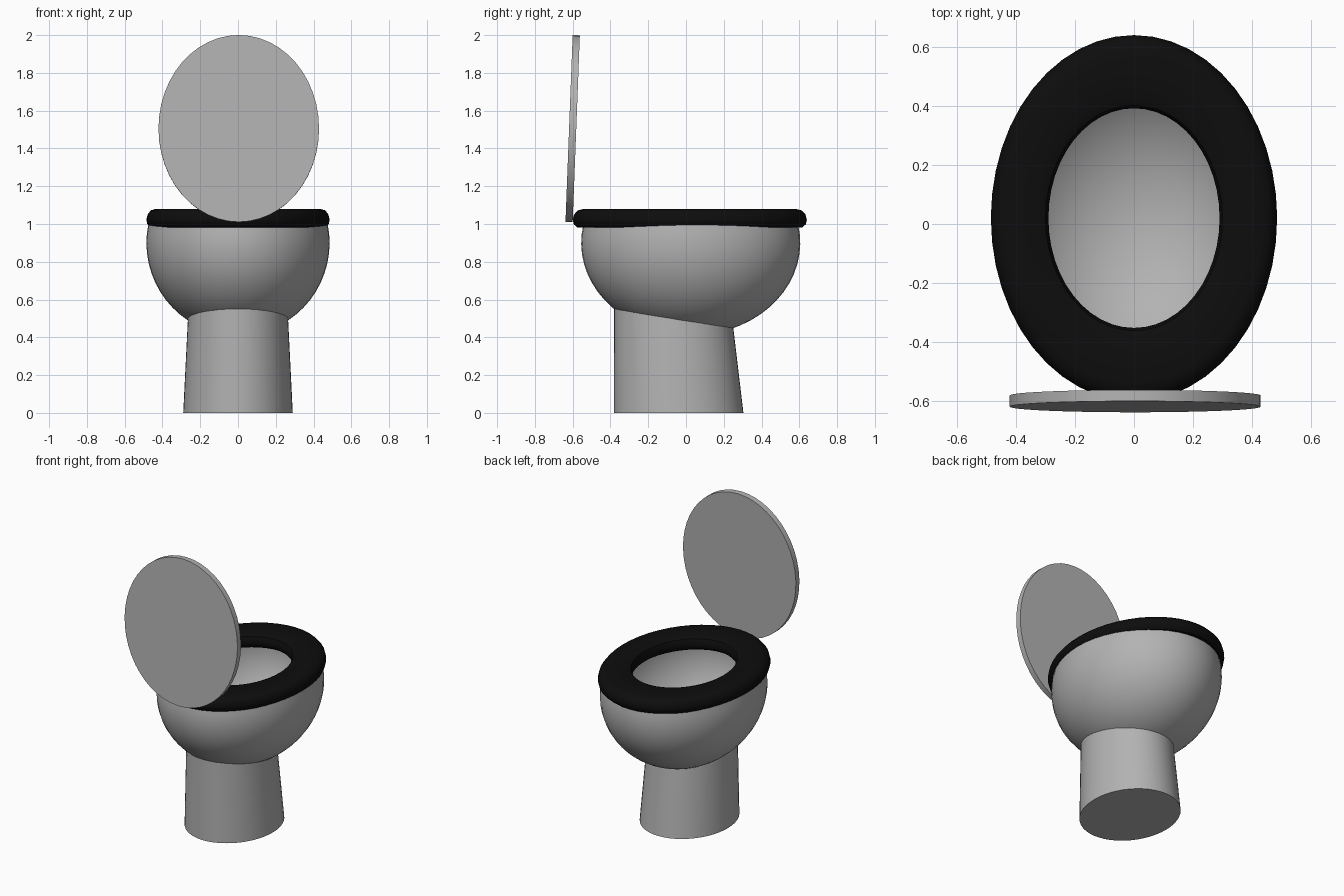
import bpy, bmesh, math

if "Cube" in bpy.data.objects:
    bpy.data.objects.remove(bpy.data.objects["Cube"])


def material(name, rgb):
    m = bpy.data.materials.new(name)
    m.diffuse_color = (*rgb, 1)
    m.use_nodes = True
    m.node_tree.nodes["Principled BSDF"].inputs["Base Color"].default_value = m.diffuse_color
    return m


porcelain = material("grey porcelain", (0.45, 0.45, 0.45))
black = material("black plastic", (0.004, 0.004, 0.004))
SEG = 48


def ellipse(rx, ry, cy, z):
    """Horizontal ring of points."""
    return [(rx * math.cos(2 * math.pi * i / SEG),
             cy + ry * math.sin(2 * math.pi * i / SEG), z) for i in range(SEG)]


def loft(name, rings, mat, close=False, cap_start=False, cap_end=False, angle=40):
    """Skin a stack of rings, optionally joining the last to the first."""
    bm = bmesh.new()
    vs = [[bm.verts.new(p) for p in r] for r in rings]
    for k in range(len(vs) if close else len(vs) - 1):
        a, b = vs[k], vs[(k + 1) % len(vs)]
        for i in range(SEG):
            j = (i + 1) % SEG
            bm.faces.new((a[i], a[j], b[j], b[i]))
    if cap_start:
        bm.faces.new(vs[0])
    if cap_end:
        bm.faces.new(vs[-1])
    bmesh.ops.recalc_face_normals(bm, faces=bm.faces)
    me = bpy.data.meshes.new(name)
    bm.to_mesh(me)
    bm.free()
    me.materials.append(mat)
    ob = bpy.data.objects.new(name, me)
    bpy.context.collection.objects.link(ob)
    bpy.ops.object.select_all(action='DESELECT')
    ob.select_set(True)
    bpy.context.view_layer.objects.active = ob
    bpy.ops.object.shade_smooth_by_angle(angle=math.radians(angle))
    return ob


# Bowl: lower part of an ellipsoid, with a thin wall and an inner surface
BX, BY, BZ, CY, CZ = 0.485, 0.58, 0.49, 0.025, 0.90
WALL = 0.02


def bowl_rings(inset):
    top = math.asin(0.10 / (BZ - inset))
    rings = []
    for k in range(17):
        t = math.radians(-88) + (top + math.radians(88)) * k / 16
        c = math.cos(t)
        rings.append(ellipse((BX - inset) * c, (BY - inset) * c, CY,
                             CZ + (BZ - inset) * math.sin(t)))
    return rings


loft("bowl", bowl_rings(0) + bowl_rings(WALL)[::-1], porcelain,
     cap_start=True, cap_end=True)

# Pedestal: tapered oval column whose upper rim follows the bowl
rim = []
for x, y, _ in ellipse(0.265, 0.315, -0.065, 0):
    d = 1 - (x / BX) ** 2 - ((y - CY) / BY) ** 2
    rim.append((x, y, CZ - BZ * math.sqrt(d) + 0.006))
loft("pedestal", [ellipse(0.29, 0.342, -0.038, 0), rim], porcelain, cap_start=True)

# Seat: oval ring with a rounded outer edge; profile is (rx, ry, z)
profile = [(0.290, 0.372, 1.045), (0.300, 0.382, 1.068), (0.325, 0.410, 1.080),
           (0.435, 0.560, 1.080), (0.462, 0.592, 1.072), (0.479, 0.613, 1.050),
           (0.485, 0.620, 1.022), (0.480, 0.614, 0.998), (0.462, 0.595, 0.982),
           (0.325, 0.410, 0.982), (0.298, 0.380, 1.000), (0.290, 0.372, 1.020)]
loft("seat", [ellipse(rx, ry, 0.02, z) for rx, ry, z in profile], black, close=True)

# Lid: thin raised oval plate, leaning slightly
lid = loft("lid", [ellipse(0.425, 0.495, 0, -0.019), ellipse(0.425, 0.495, 0, 0.019)],
           porcelain, cap_start=True, cap_end=True)
lid.location = (0.004, -0.60, 1.505)
lid.rotation_euler = (math.radians(90 - 2.2), 0, 0)
